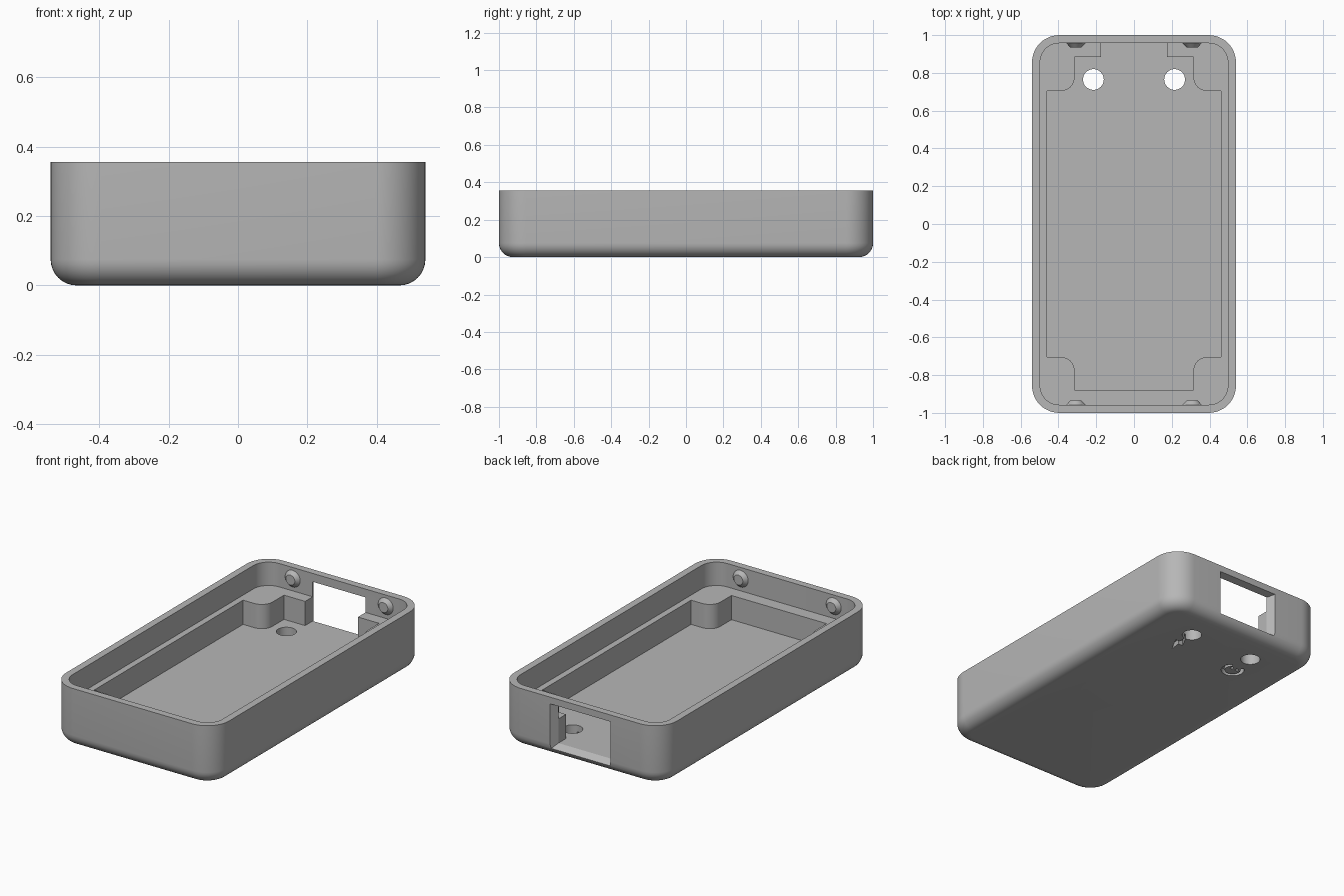
import bpy, bmesh, math
from mathutils import Matrix

if "Cube" in bpy.data.objects:
    bpy.data.objects.remove(bpy.data.objects["Cube"], do_unlink=True)

grey = bpy.data.materials.new("plain_grey")
grey.use_nodes = True
grey.diffuse_color = (0.47, 0.47, 0.47, 1)
grey.node_tree.nodes["Principled BSDF"].inputs["Base Color"].default_value = grey.diffuse_color

HEIGHT, LEDGE, FLOOR = 0.355, 0.215, 0.07


def finish(name, bm):
    bmesh.ops.recalc_face_normals(bm, faces=bm.faces)
    mesh = bpy.data.meshes.new(name)
    bm.to_mesh(mesh)
    bm.free()
    mesh.materials.append(grey)
    obj = bpy.data.objects.new(name, mesh)
    bpy.context.collection.objects.link(obj)
    return obj


def loft(name, loops):
    """Skin closed loops of equal length and cap both ends."""
    bm = bmesh.new()
    rings = [[bm.verts.new(p) for p in loop] for loop in loops]
    n = len(rings[0])
    for a, b in zip(rings, rings[1:]):
        for i in range(n):
            j = (i + 1) % n
            bm.faces.new((a[i], a[j], b[j], b[i]))
    bm.faces.new(rings[0][::-1])
    bm.faces.new(rings[-1])
    return finish(name, bm)


def prism(name, outline, z0, z1):
    return loft(name, [[(x, y, z) for x, y in outline] for z in (z0, z1)])


def arc(cx, cy, r, start, end, steps):
    angles = [math.radians(start + (end - start) * i / steps) for i in range(steps + 1)]
    return [(cx + r * math.cos(a), cy + r * math.sin(a)) for a in angles]


def rounded_rect(hx, hy, r):
    pts = []
    for k, (sx, sy) in enumerate([(1, 1), (-1, 1), (-1, -1), (1, -1)]):
        pts += arc(sx * (hx - r), sy * (hy - r), r, 90 * k, 90 * k + 90, 12)
    return pts


def cut(target, cutter):
    mod = target.modifiers.new("cut", "BOOLEAN")
    mod.operation, mod.solver, mod.object = "DIFFERENCE", "EXACT", cutter
    bpy.context.view_layer.objects.active = target
    bpy.ops.object.modifier_apply(modifier=mod.name)
    bpy.data.objects.remove(cutter, do_unlink=True)


# Outer body with a rounded bottom edge
fillet = 0.075
loops = []
for i in range(9):
    a = math.radians(90 * i / 8)
    inset, z = fillet * (1 - math.sin(a)), fillet * (1 - math.cos(a))
    loops.append([(x, y, z) for x, y in rounded_rect(0.54 - inset, 1 - inset, 0.145 - inset)])
loops.append([(x, y, HEIGHT) for x, y in rounded_rect(0.54, 1, 0.145)])
case = loft("case_shell", loops)

# Upper cavity down to the ledge
cut(case, prism("upper_cavity", rounded_rect(0.497, 0.957, 0.1), LEDGE, HEIGHT + 0.1))

# Lower cavity with rounded corner blocks and a slot to the port
corner = arc(0.385, 0.775, 0.07, 270, 180, 8)
back = [(0.46, 0.705)] + corner + [(0.315, 0.885), (0.175, 0.885), (0.175, 0.957)]
front = [(x, -y) for x, y in [(0.46, 0.705)] + corner + [(0.315, 0.88)]]
half = front[::-1] + back
outline = half + [(-x, y) for x, y in reversed(half)]
cut(case, prism("lower_cavity", outline, FLOOR, LEDGE + 0.05))


# Port opening that flares outward through the back wall
def port_loop(y):
    t = (y - 0.957) / 0.043
    hx, low, high = 0.175 + 0.025 * t, FLOOR - 0.027 * t, 0.305 + 0.01 * t
    return [(-hx, y, low), (hx, y, low), (hx, y, high), (-hx, y, high)]


cut(case, loft("port_opening", [port_loop(0.945), port_loop(1.02)]))

# Light holes through the floor
for side in (-1, 1):
    cut(case, prism("light_hole", arc(side * 0.215, 0.765, 0.055, 0, 348.75, 31), -0.1, 0.15))

# Shallow indicator marks under the floor
bolt = [(0.01, 0.08), (-0.035, -0.01), (-0.005, -0.01), (-0.015, -0.08), (0.035, 0.015), (0.005, 0.015)]
cut(case, prism("bolt_mark", [(0.215 + x, 0.65 + y) for x, y in bolt], -0.05, 0.03))
ring = arc(-0.215, 0.61, 0.065, 130, 410, 24) + arc(-0.215, 0.61, 0.045, 410, 130, 24)
cut(case, prism("ring_mark", ring, -0.05, 0.03))
for side in (-1, 1):
    dot = arc(-0.215 + side * 0.018, 0.625, 0.01, 0, 330, 11)
    cut(case, prism("dot_mark", dot, -0.05, 0.03))

bpy.ops.object.select_all(action="DESELECT")
case.select_set(True)
bpy.context.view_layer.objects.active = case
bpy.ops.object.shade_smooth_by_angle(angle=math.radians(30))

# Snap bumps on the inner end walls
for sy, end in ((1, "back"), (-1, "front")):
    for sx, side in ((1, "left"), (-1, "right")):
        bm = bmesh.new()
        place = Matrix.Translation((sx * 0.308, sy * 0.946, 0.288)) @ Matrix.Rotation(sy * math.pi / 2, 4, "X")
        bmesh.ops.create_cone(bm, cap_ends=True, segments=32, radius1=0.05, radius2=0.03,
                              depth=0.022, matrix=place)
        bump = finish(f"snap_bump_{end}_{side}", bm)
        bpy.ops.object.select_all(action="DESELECT")
        bump.select_set(True)
        bpy.context.view_layer.objects.active = bump
        bpy.ops.object.shade_smooth_by_angle(angle=math.radians(30))
